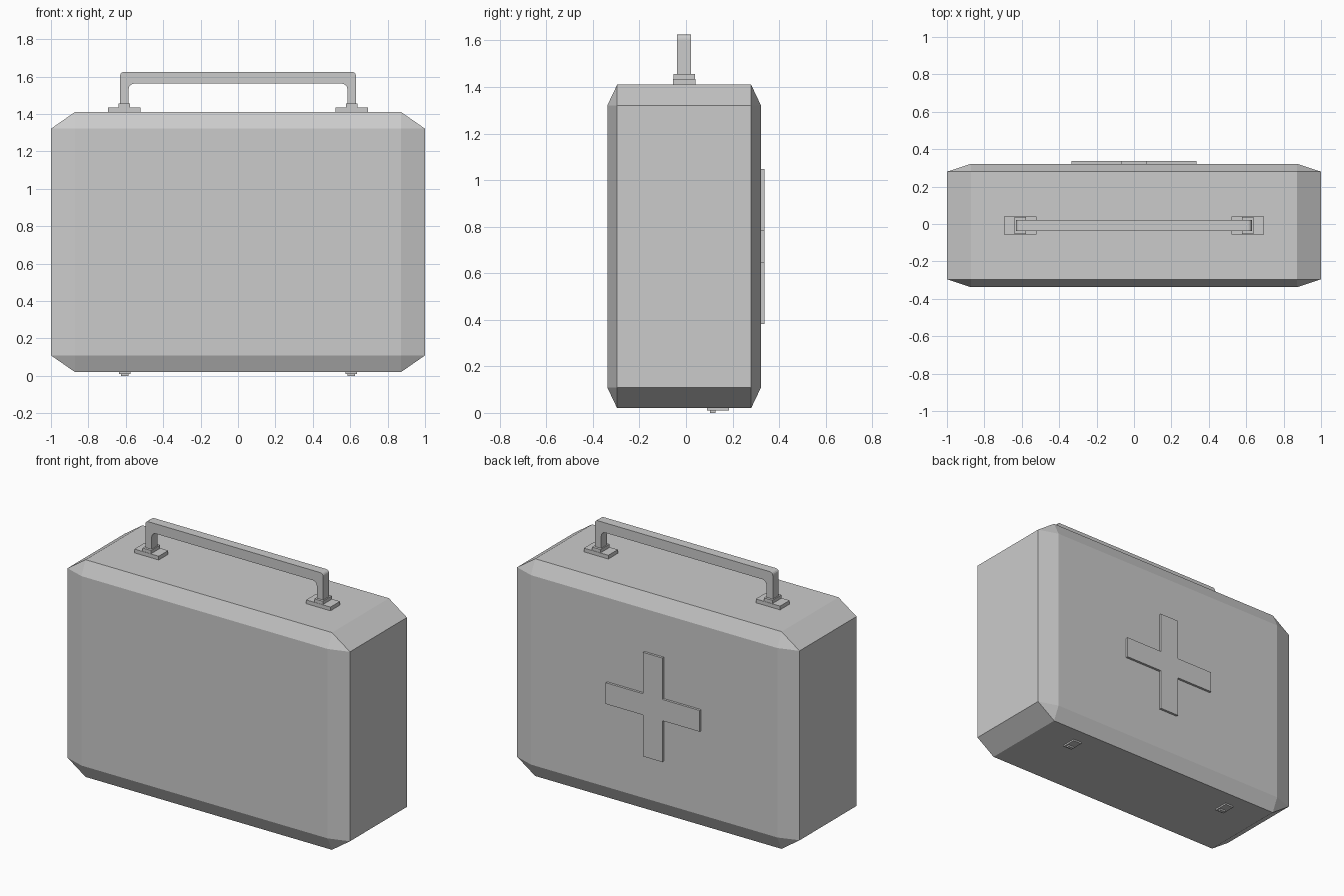
import bpy, bmesh, math
from mathutils import Vector

if "Cube" in bpy.data.objects:
    bpy.data.objects.remove(bpy.data.objects["Cube"])

YC = -0.008  # depth centre of the case


def finish(name, bm):
    bmesh.ops.recalc_face_normals(bm, faces=bm.faces)
    mesh = bpy.data.meshes.new(name)
    bm.to_mesh(mesh)
    bm.free()
    ob = bpy.data.objects.new(name, mesh)
    bpy.context.collection.objects.link(ob)
    return ob


def box(name, lo, hi, chamfer=0.0):
    # chamfer is a fraction of the half size on every axis
    lo, hi = Vector(lo), Vector(hi)
    bm = bmesh.new()
    bmesh.ops.create_cube(bm, size=2)
    if chamfer:
        bmesh.ops.bevel(bm, geom=bm.edges[:], offset=chamfer, segments=1,
                        affect='EDGES', profile=0.5)
    bmesh.ops.scale(bm, vec=(hi - lo) / 2, verts=bm.verts)
    bmesh.ops.translate(bm, vec=(hi + lo) / 2, verts=bm.verts)
    return finish(name, bm)


def plate(name, outline, y0, y1):
    # extrude an x-z outline along y
    bm = bmesh.new()
    face = bm.faces.new([bm.verts.new((x, y0, z)) for x, z in outline])
    ext = bmesh.ops.extrude_face_region(bm, geom=[face])
    moved = [v for v in ext['geom'] if isinstance(v, bmesh.types.BMVert)]
    bmesh.ops.translate(bm, vec=(0, y1 - y0, 0), verts=moved)
    return finish(name, bm)


def corner(x, z, r, n=4):
    # quarter round for a right-hand upper corner, from side to top
    return [(x - r + r * math.cos(a), z - r + r * math.sin(a))
            for a in (math.pi / 2 * i / n for i in range(n + 1))]


def mirrored(pts):
    return pts + [(-x, z) for x, z in reversed(pts)]


# Case with chamfered edges
box("case_body", (-1, YC - 0.33, 0.02), (1, YC + 0.33, 1.41), 0.128)

# Raised cross on the back
L, W, CZ = 0.333, 0.068, 0.715
cross = [(W, -L), (W, -W), (L, -W), (L, W), (W, W), (W, L)]
plate("back_cross", [(x, z + CZ) for x, z in mirrored(cross)],
      YC + 0.32, YC + 0.345)

# Carrying handle
outer = [(0.63, 1.43)] + corner(0.63, 1.625, 0.02)
inner = [(0.585, 1.43)] + corner(0.585, 1.562, 0.03)
plate("handle", mirrored(outer) + mirrored(inner)[::-1], YC - 0.03, YC + 0.03)

for s, side in ((-1, "left"), (1, "right")):
    # Handle mounts
    def part(name, xc, hx, y0, y1, z0, z1):
        box(side + name, (s * xc - hx, y0, z0), (s * xc + hx, y1, z1))
    part("_mount_plate", 0.608, 0.086, YC - 0.048, YC + 0.048, 1.405, 1.434)
    part("_mount_collar", 0.608, 0.03, YC - 0.046, YC + 0.046, 1.43, 1.455)
    # Small catches under the case
    part("_catch_plate", 0.606, 0.03, 0.09, 0.185, 0.01, 0.025)
    part("_catch_tab", 0.606, 0.02, 0.104, 0.126, 0.0, 0.015)
